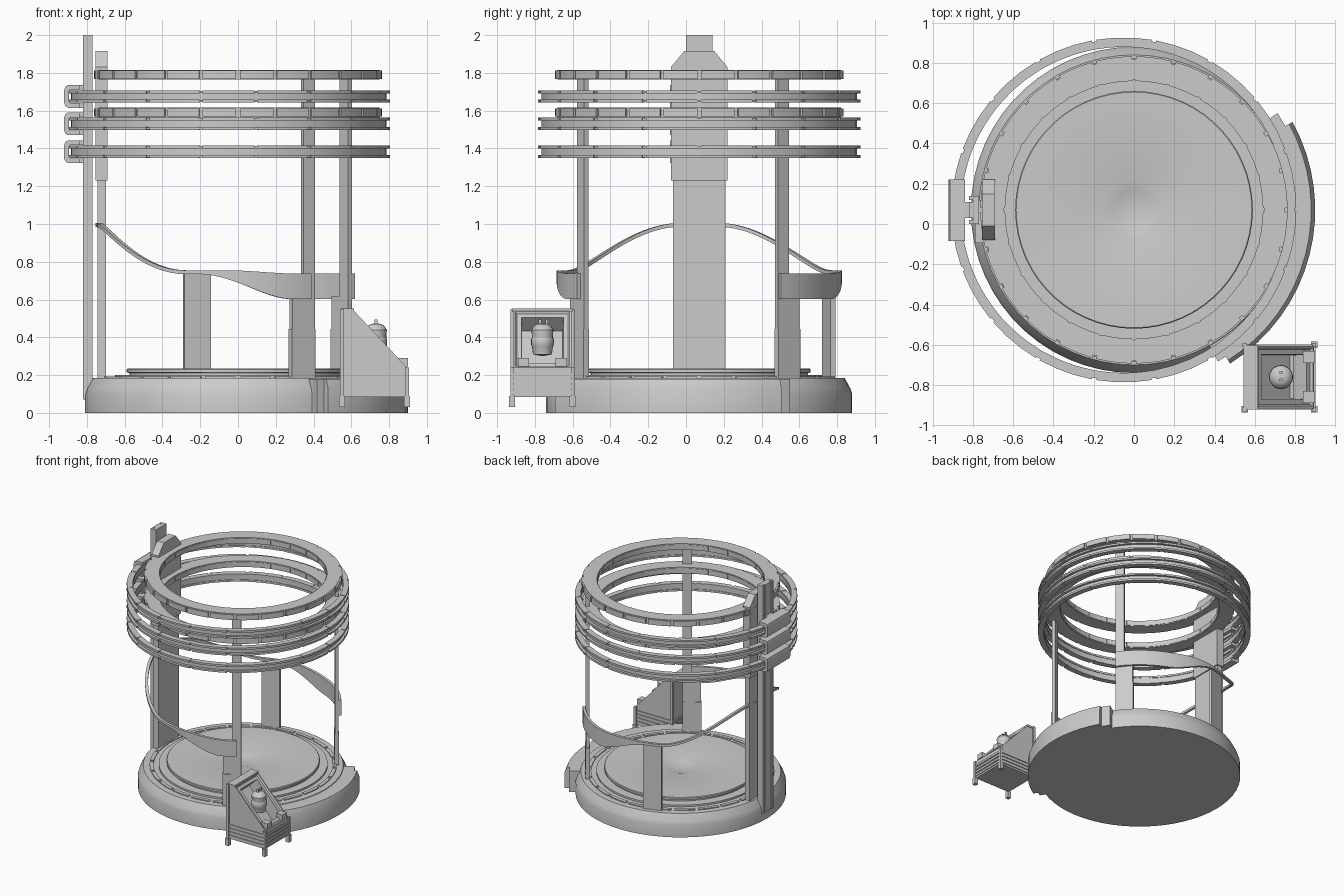
import bpy, bmesh, math
from mathutils import Matrix

if "Cube" in bpy.data.objects:
    bpy.data.objects.remove(bpy.data.objects["Cube"])

grey = bpy.data.materials.new("plain grey")
grey.use_nodes = True
grey.diffuse_color = (0.6, 0.6, 0.6, 1)
grey.node_tree.nodes["Principled BSDF"].inputs["Base Color"].default_value = (0.6, 0.6, 0.6, 1)

CENTRE = (0, 0.07)
HOOP_CENTRE = (-0.05, 0.07)


def finish(bm, name):
    bmesh.ops.remove_doubles(bm, verts=bm.verts, dist=1e-5)
    bmesh.ops.recalc_face_normals(bm, faces=bm.faces)
    mesh = bpy.data.meshes.new(name)
    bm.to_mesh(mesh)
    bm.free()
    mesh.materials.append(grey)
    obj = bpy.data.objects.new(name, mesh)
    bpy.context.collection.objects.link(obj)
    bpy.ops.object.select_all(action='DESELECT')
    obj.select_set(True)
    bpy.context.view_layer.objects.active = obj
    bpy.ops.object.shade_smooth_by_angle(angle=math.radians(30))
    return obj


def sweep(bm, profile, centre, start=0, end=360, steps=60):
    """Turn a closed (radius, height) profile about a vertical axis; it may vary with angle."""
    full = end - start == 360
    rows = []
    for i in range(steps if full else steps + 1):
        deg = start + (end - start) * i / steps
        pts = profile(deg) if callable(profile) else profile
        c, s = math.cos(math.radians(deg)), math.sin(math.radians(deg))
        rows.append([bm.verts.new((centre[0] + r * c, centre[1] + r * s, z)) for r, z in pts])
    n = len(rows[0])
    for i in range(steps):
        a, b = rows[i], rows[(i + 1) % len(rows)]
        for j in range(n):
            k = (j + 1) % n
            bm.faces.new((a[j], a[k], b[k], b[j]))
    if not full:
        bm.faces.new(rows[0])
        bm.faces.new(rows[-1])


def rect(r0, r1, z0, z1):
    return [(r0, z0), (r1, z0), (r1, z1), (r0, z1)]


def dashes(bm, profile, centre, count, gap):
    for i in range(count):
        a = 360 * i / count
        sweep(bm, profile, centre, a + gap / 2, a + 360 / count - gap / 2, 3)


def box(bm, x0, x1, y0, y1, z0, z1, matrix=Matrix()):
    m = matrix @ Matrix.Translation(((x0 + x1) / 2, (y0 + y1) / 2, (z0 + z1) / 2))
    bmesh.ops.create_cube(bm, size=1, matrix=m @ Matrix.Diagonal((x1 - x0, y1 - y0, z1 - z0, 1)))


def prism(bm, outline, axis, lo, hi):
    """Extrude an outline along x or y; the outline gives the other axis and z."""
    place = (lambda u, z, d: (d, u, z)) if axis == 'x' else (lambda u, z, d: (u, d, z))
    ends = [[bm.verts.new(place(u, z, d)) for u, z in outline] for d in (lo, hi)]
    for e in ends:
        bm.faces.new(e)
    n = len(outline)
    return [bm.faces.new((ends[0][i], ends[0][(i + 1) % n], ends[1][(i + 1) % n], ends[1][i]))
            for i in range(n)]


# Round base with raised dais and shallow central bowl
bm = bmesh.new()
sweep(bm, [(0, 0), (0.81, 0), (0.81, 0.1), (0.8, 0.13), (0.77, 0.185), (0.65, 0.185),
           (0.65, 0.2), (0.575, 0.2), (0.575, 0.21), (0.59, 0.215), (0.59, 0.23),
           (0.585, 0.235), (0.145, 0.235), (0.1, 0.222), (0.05, 0.214), (0, 0.212)], CENTRE)
finish(bm, "base")

bm = bmesh.new()
dashes(bm, rect(0.69, 0.72, 0.18, 0.192), CENTRE, 24, 2)
finish(bm, "floor_track")

# Entrance step wrapping the left side
bm = bmesh.new()
sweep(bm, [(0.76, 0), (0.9, 0), (0.9, 0.13), (0.88, 0.18), (0.76, 0.18)], CENTRE, -58, 29, 16)
sweep(bm, rect(0.76, 0.86, 0, 0.18), CENTRE, -61, 34, 16)
finish(bm, "entrance_step")

# Upper flat rings with panelled rims
for name, z in (("top_ring", 1.79), ("lower_ring", 1.59)):
    bm = bmesh.new()
    sweep(bm, rect(0.645, 0.75, z - 0.026, z + 0.026), CENTRE)
    dashes(bm, rect(0.745, 0.763, z - 0.022, z + 0.022), CENTRE, 24, 1.5)
    dashes(bm, rect(0.64, 0.65, z - 0.02, z + 0.02), CENTRE, 24, 1.5)
    finish(bm, name)

# Outer channel hoops, each held by a rounded clasp
for i, z in enumerate((1.675, 1.53, 1.383)):
    bm = bmesh.new()
    sweep(bm, rect(0.815, 0.835, z - 0.028, z + 0.028), HOOP_CENTRE)
    for side in (-1, 1):
        sweep(bm, rect(0.81, 0.849, z + side * 0.024 - 0.006, z + side * 0.024 + 0.006), HOOP_CENTRE)
        dashes(bm, rect(0.81, 0.856, z + side * 0.025 - 0.008, z + side * 0.025 + 0.008),
               HOOP_CENTRE, 18, 1.5)
    finish(bm, f"hoop_{i + 1}")

    bm = bmesh.new()
    half = [(-0.84, 0.035), (-0.84, 0.06), (-0.9, 0.06), (-0.914, 0.052), (-0.92, 0.035)]
    inner = [(-0.895, 0.028), (-0.888, 0.035)]
    outline = half + [(x, -h) for x, h in reversed(half)]
    outline += [(x, -h) for x, h in reversed(inner)] + inner
    prism(bm, [(x, z + h) for x, h in outline], 'y', -0.085, 0.22)
    for side in (-1, 1):
        h = z + side * 0.048
        box(bm, -0.85, -0.8, 0.03, 0.11, h - 0.012, h + 0.012)
    finish(bm, f"clasp_{i + 1}")

# Rear mast: I-shaped beam
bm = bmesh.new()
box(bm, -0.82, -0.8, 0.03, 0.11, 0.07, 2)
box(bm, -0.8, -0.77, 0, 0.14, 0.07, 2)
for y in (0, 0.12):
    box(bm, -0.82, -0.79, y, y + 0.02, 0.07, 2)
finish(bm, "mast")

# Wide column with thicker chamfered head
bm = bmesh.new()
box(bm, -0.745, -0.7, -0.07, 0.21, 0.18, 1.3)
finish(bm, "column")
bm = bmesh.new()
prism(bm, [(-0.08, 1.23), (0.22, 1.23), (0.22, 1.83), (0.15, 1.915), (-0.01, 1.915), (-0.08, 1.83)],
      'x', -0.755, -0.69)
for z in (1.38, 1.53, 1.68):
    box(bm, -0.79, -0.74, -0.095, 0.12, z - 0.025, z + 0.025)
finish(bm, "column_head")

# Legs stand tangent to the circle
bm = bmesh.new()


def leg(deg, parts):
    m = Matrix.Translation((*CENTRE, 0)) @ Matrix.Rotation(math.radians(deg), 4, 'Z')
    for depth, t0, t1, z0, z1 in parts:
        box(bm, 0.72 - depth / 2, 0.72 + depth / 2, t0, t1, z0, z1, m)


leg(-59, [(0.028, -0.036, 0.036, 0.4, 1.77), (0.034, -0.11, 0.036, 0.18, 0.445),
          (0.028, -0.105, 0.036, 0.44, 0.62)])
leg(37.5, [(0.028, -0.036, 0.036, 0.4, 1.77), (0.034, -0.036, 0.11, 0.18, 0.445),
           (0.028, -0.036, 0.105, 0.44, 0.62)])
leg(107.6, [(0.028, -0.073, 0.073, 0.18, 0.735)])
finish(bm, "legs")


# Curving handrail: high at the column, low and deep near the entrance
def ease(a, b, t):
    t = min(max((t - a) / (b - a), 0), 1)
    return t * t * (3 - 2 * t)


def rail(deg):
    away = abs(deg - 180)
    top = 1.005 - 0.25 * ease(8, 68, away) - 0.018 * ease(85, 115, away)
    bottom = top - 0.02 - 0.115 * ease(74, 112, away)
    return rect(0.732, 0.755, bottom, top)


bm = bmesh.new()
sweep(bm, rail, CENTRE, 35, 301, 90)
finish(bm, "handrail")

# Sloping control console with recessed panel
bm = bmesh.new()
sides = prism(bm, [(0.55, 0.085), (0.895, 0.085), (0.895, 0.24), (0.61, 0.545), (0.55, 0.545)],
              'y', -0.915, -0.605)
bmesh.ops.recalc_face_normals(bm, faces=bm.faces)
slope = sides[2]
bmesh.ops.inset_individual(bm, faces=[slope], thickness=0.015)
bmesh.ops.inset_individual(bm, faces=[slope], thickness=0.012, depth=-0.01)
bmesh.ops.inset_individual(bm, faces=[slope], thickness=0.035)
bmesh.ops.inset_individual(bm, faces=[slope], thickness=0.006, depth=-0.1)
finish(bm, "console")

bm = bmesh.new()
for i in range(4):
    z = 0.1 + i * 0.03
    box(bm, 0.543, 0.902, -0.922, -0.598, z, z + 0.018)
box(bm, 0.545, 0.615, -0.92, -0.6, 0.535, 0.552)
finish(bm, "console_slats")

bm = bmesh.new()
for x in (0.55, 0.895):
    for y in (-0.92, -0.6):
        box(bm, x - 0.016, x + 0.016, y - 0.016, y + 0.016, 0.03, 0.09)
        box(bm, x - 0.01, x + 0.01, y - 0.01, y + 0.01, 0.09, 0.24 if x > 0.7 else 0.55)
for y in (-0.89, -0.69):
    box(bm, 0.84, 0.9, y, y + 0.06, 0.245, 0.29)
finish(bm, "console_feet_and_buttons")

# Rounded capsule device standing in the recess
bm = bmesh.new()
sweep(bm, [(0, 0.3), (0.05, 0.31), (0.055, 0.35), (0.06, 0.36), (0.06, 0.39), (0.055, 0.4),
           (0.058, 0.44), (0.045, 0.46), (0.03, 0.47), (0, 0.475)], (0.73, -0.76), steps=20)
for y in (-0.78, -0.745):
    box(bm, 0.722, 0.738, y, y + 0.014, 0.46, 0.495)
finish(bm, "capsule_device")
